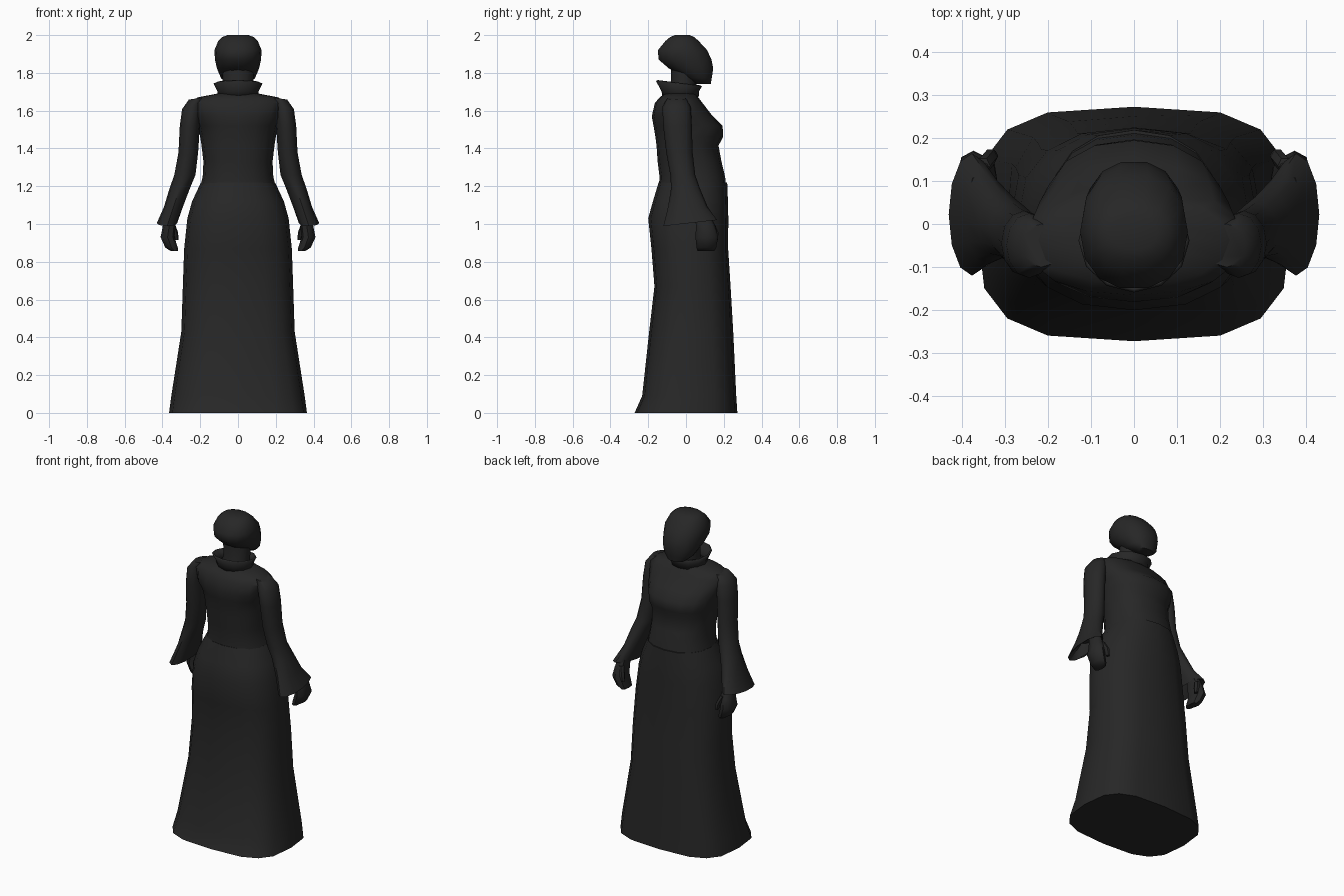
import bpy, bmesh, math

black = bpy.data.materials.new("soft black")
black.diffuse_color = (0.02, 0.02, 0.02, 1)


def ring(cx, cy, z, rx, ry, tx=0, ty=0):
    return (cx, cy, z, rx, ry, tx, ty)


def span(z, hw, front, back, ty=0):
    # centred cross-section given by half width and y limits
    return ring(0, (front + back) / 2, z, hw, (front - back) / 2, 0, ty)


def loft(name, rings, seg=16, power=2.0, caps=(True, True), side=1, angle=50):
    """Skin superellipse rings; power is one number or one per ring."""
    bm = bmesh.new()
    loops = []
    for i, (cx, cy, z, rx, ry, tx, ty) in enumerate(rings):
        e = 2 / (power[i] if isinstance(power, list) else power)
        vs = []
        for k in range(seg):
            a = 2 * math.pi * k / seg
            c, s = math.cos(a), math.sin(a)
            c = math.copysign(abs(c) ** e, c) if abs(c) > 1e-6 else 0
            s = math.copysign(abs(s) ** e, s) if abs(s) > 1e-6 else 0
            vs.append(bm.verts.new((side * (cx + rx * c), cy + ry * s, z + tx * c + ty * s)))
        loops.append(vs)
    for a, b in zip(loops, loops[1:]):
        for k in range(seg):
            j = (k + 1) % seg
            bm.faces.new((a[k], a[j], b[j], b[k]))
    if caps[0]:
        bm.faces.new(loops[0])
    if caps[1]:
        bm.faces.new(loops[-1])
    bmesh.ops.recalc_face_normals(bm, faces=bm.faces[:])
    me = bpy.data.meshes.new(name)
    bm.to_mesh(me)
    bm.free()
    ob = bpy.data.objects.new(name, me)
    bpy.context.collection.objects.link(ob)
    me.materials.append(black)
    bpy.ops.object.select_all(action='DESELECT')
    ob.select_set(True)
    bpy.context.view_layer.objects.active = ob
    bpy.ops.object.shade_smooth_by_angle(angle=math.radians(angle))
    return ob


# long skirt with flared hem
loft("skirt", [
    span(0.0, 0.365, 0.272, -0.272),
    span(0.09, 0.353, 0.266, -0.232),
    span(0.43, 0.30, 0.25, -0.195),
    span(0.67, 0.292, 0.236, -0.167),
    span(0.87, 0.285, 0.223, -0.183),
    span(1.03, 0.268, 0.224, -0.20),
    span(1.12, 0.243, 0.222, -0.175),
    span(1.22, 0.196, 0.218, -0.145),
], power=[3.2, 3.1, 2.8, 2.6, 2.5, 2.4, 2.3, 2.2])

# bodice with bust and sloping shoulders
loft("bodice", [
    span(1.18, 0.205, 0.215, -0.145),
    span(1.25, 0.187, 0.207, -0.14),
    span(1.33, 0.183, 0.188, -0.15),
    span(1.415, 0.193, 0.172, -0.156),
    span(1.46, 0.20, 0.196, -0.162),
    span(1.52, 0.212, 0.194, -0.172),
    span(1.57, 0.235, 0.142, -0.181),
    span(1.64, 0.25, 0.088, -0.165),
    span(1.67, 0.215, 0.065, -0.14),
    span(1.692, 0.10, 0.05, -0.11),
], power=2.3)

# standing collar, higher at the back
collar = loft("collar", [
    span(1.675, 0.10, 0.06, -0.115),
    span(1.705, 0.10, 0.06, -0.12),
    span(1.748, 0.12, 0.075, -0.15, -0.014),
], seg=12, caps=(False, False))
thick = collar.modifiers.new("thickness", 'SOLIDIFY')
thick.thickness = 0.01

# neck and head
loft("neck", [
    span(1.66, 0.085, 0.05, -0.10),
    span(1.74, 0.08, 0.055, -0.078),
    span(1.85, 0.085, 0.07, -0.08),
], seg=12)
loft("head", [
    span(1.742, 0.055, 0.132, 0.055),
    span(1.772, 0.09, 0.138, -0.01),
    span(1.825, 0.112, 0.147, -0.095),
    span(1.87, 0.122, 0.138, -0.148),
    span(1.92, 0.125, 0.115, -0.152),
    span(1.97, 0.104, 0.068, -0.11),
    span(1.99, 0.082, 0.045, -0.085),
    span(2.0, 0.055, 0.02, -0.06),
], seg=14, power=2.2)

for side, word in ((1, "right"), (-1, "left")):
    # bell sleeve, last two rings fold back inside the cuff
    loft(word + "_sleeve", [
        ring(0.215, -0.05, 1.665, 0.045, 0.05, -0.006),
        ring(0.243, -0.05, 1.62, 0.053, 0.075, -0.012),
        ring(0.255, -0.045, 1.52, 0.053, 0.076),
        ring(0.263, -0.035, 1.38, 0.052, 0.07),
        ring(0.281, -0.017, 1.26, 0.056, 0.066),
        ring(0.308, -0.003, 1.19, 0.054, 0.076),
        ring(0.342, 0.01, 1.09, 0.05, 0.105),
        ring(0.376, 0.022, 1.005, 0.054, 0.142, 0.0, 0.016),
        ring(0.374, 0.022, 1.01, 0.046, 0.132, 0.0, 0.016),
        ring(0.345, 0.02, 1.08, 0.03, 0.07),
    ], seg=12, side=side)

    # half-closed hand and thumb
    loft(word + "_hand", [
        ring(0.355, 0.08, 1.08, 0.026, 0.035),
        ring(0.365, 0.105, 0.985, 0.034, 0.052),
        ring(0.373, 0.11, 0.93, 0.037, 0.06),
        ring(0.352, 0.108, 0.875, 0.033, 0.052),
        ring(0.338, 0.105, 0.858, 0.02, 0.045),
    ], seg=8, power=2.4, side=side)
    loft(word + "_thumb", [
        ring(0.35, 0.135, 1.0, 0.016, 0.02),
        ring(0.333, 0.155, 0.955, 0.016, 0.02),
        ring(0.325, 0.158, 0.915, 0.01, 0.012),
    ], seg=6, side=side)
